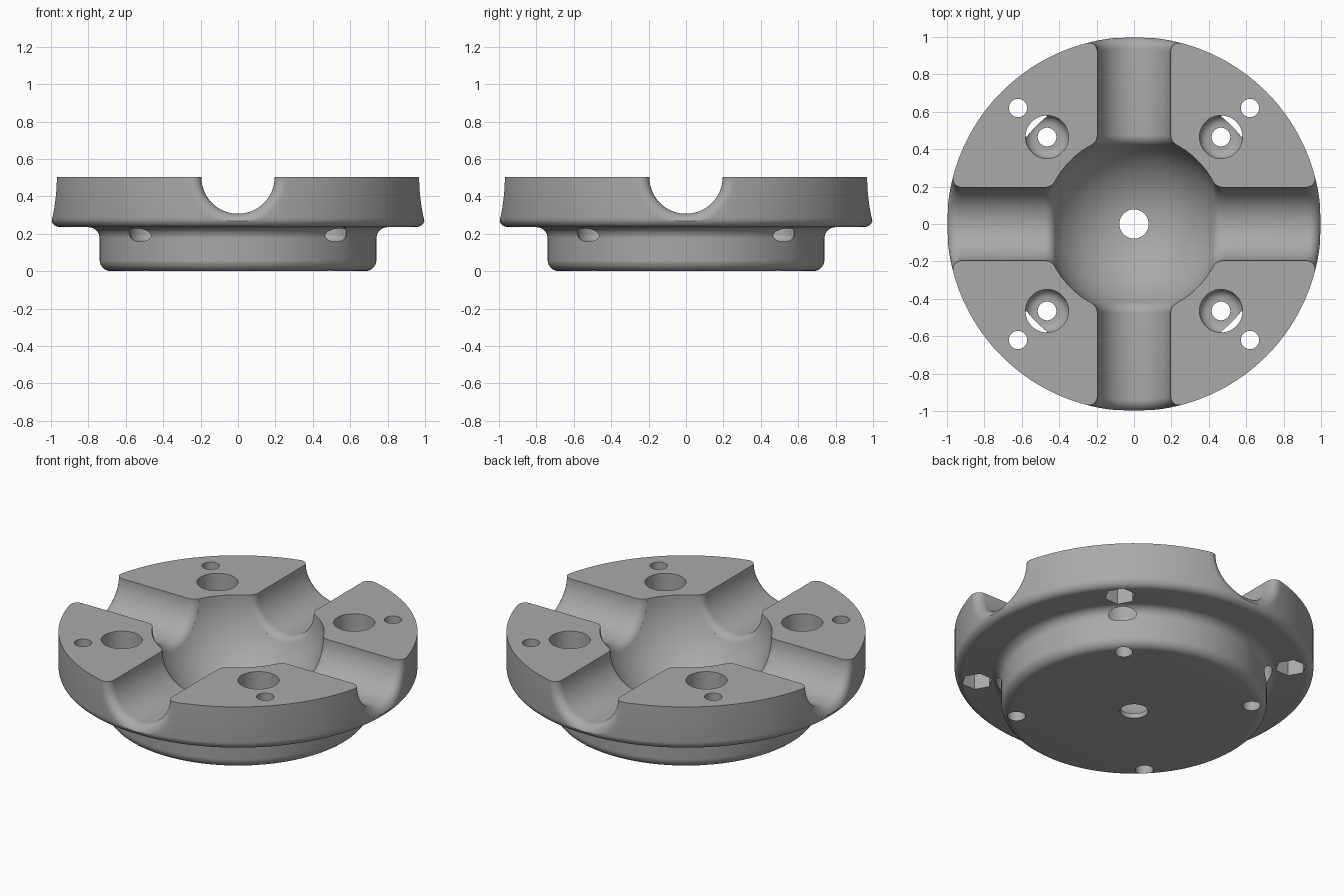
import bpy, bmesh
from math import sin, cos, pi, sqrt, atan2, radians
from mathutils import Vector, Matrix

cube = bpy.data.objects.get("Cube")
if cube:
    bpy.data.objects.remove(cube)

TOP = 0.503        # upper face, also the axis height of the bowl and channels
FLANGE = 0.235     # underside of the wide rim
BOWL = 0.48
CHANNEL = 0.196
FILLET = 0.06


def loft(name, rings):
    """Closed solid through a list of rings with equal point counts."""
    bm = bmesh.new()
    loops = [[bm.verts.new(p) for p in ring] for ring in rings]
    n = len(loops[0])
    for a, b in zip(loops, loops[1:]):
        for i in range(n):
            j = (i + 1) % n
            bm.faces.new((a[i], a[j], b[j], b[i]))
    bm.faces.new(loops[0])
    bm.faces.new(loops[-1])
    bmesh.ops.recalc_face_normals(bm, faces=bm.faces)
    mesh = bpy.data.meshes.new(name)
    bm.to_mesh(mesh)
    bm.free()
    obj = bpy.data.objects.new(name, mesh)
    bpy.context.collection.objects.link(obj)
    return obj


def lathe(name, profile, x=0, y=0, sides=48):
    """Revolve (radius, height) points around a vertical axis."""
    turn = [2 * pi * i / sides for i in range(sides)]
    return loft(name, [[(x + r * cos(t), y + r * sin(t), z) for t in turn]
                       for r, z in profile])


def arc(cx, cy, r, start, end, steps=8):
    angles = [radians(start + (end - start) * i / steps) for i in range(steps + 1)]
    return [(cx + r * cos(a), cy + r * sin(a)) for a in angles]


def channel(name, quarter):
    """Round trough with blended ends, turned by quarter turns."""
    # inner blend tangent to the bowl
    rc = CHANNEL + FILLET
    yc = sqrt((BOWL + FILLET) ** 2 - rc ** 2)
    tilt = 270 - atan2(rc, yc) * 180 / pi
    blend = arc(rc, yc, FILLET, tilt, 180)
    inner = [(0.2, 0.34)] + blend
    turn = [2 * pi * (i + 0.5) / 96 for i in range(96)]
    rings = [[(r * cos(t), y, TOP + r * sin(t)) for t in turn] for r, y in inner]
    # outer blend following the round rim
    outer = arc(rc, -FILLET, FILLET, 180, 92) + [(rc, 0.1)]
    for r, d in outer:
        rings.append([(r * cos(t), sqrt(1 - (r * cos(t)) ** 2) + d, TOP + r * sin(t))
                      for t in turn])
    obj = loft(name, rings)
    obj.data.transform(Matrix.Rotation(quarter * pi / 2, 4, 'Z'))
    return obj


# Stepped round body
body = lathe("socket_plate",
             arc(0.68, 0.06, 0.06, -90, 0)
             + arc(0.80, FLANGE - 0.06, 0.06, 180, 90)
             + arc(0.95, FLANGE + 0.05, 0.05, -90, 0)
             + [(1.0, TOP)], sides=160)

# Central bowl and drain hole
cutters = [lathe("bowl_cutter", arc(0, TOP, BOWL, -88, 88, 60), sides=128),
           lathe("drain_cutter", [(0.078, -0.1), (0.078, 0.3)])]

# Four channels
cutters += [channel("channel_cutter", q) for q in range(4)]

# Screw recesses, pin holes and hexagonal nut pockets in each quadrant
recess = [(0.05, -0.1), (0.05, 0.155)] + arc(0.065, 0.205, 0.05, -90, 0) + [(0.115, 0.7)]
for sx in (-1, 1):
    for sy in (-1, 1):
        cutters.append(lathe("recess_cutter", recess, sx * 0.465, sy * 0.465))
        cutters.append(lathe("pin_cutter", [(0.049, 0.1), (0.049, 0.7)],
                             sx * 0.62, sy * 0.62, 32))
        cutters.append(lathe("nut_cutter", [(0.088, 0.1), (0.088, FLANGE + 0.11)],
                             sx * 0.62, sy * 0.62, 6))

bpy.context.view_layer.objects.active = body
body.select_set(True)
for cutter in cutters:
    mod = body.modifiers.new("cut", 'BOOLEAN')
    mod.operation = 'DIFFERENCE'
    mod.solver = 'EXACT'
    mod.object = cutter
    bpy.ops.object.modifier_apply(modifier=mod.name)
    bpy.data.objects.remove(cutter)

# Single grey finish
grey = bpy.data.materials.new("grey")
grey.use_nodes = True
grey.diffuse_color = (0.4, 0.4, 0.4, 1)
grey.node_tree.nodes["Principled BSDF"].inputs["Base Color"].default_value = (0.4, 0.4, 0.4, 1)
body.data.materials.clear()
body.data.materials.append(grey)
bpy.ops.object.shade_smooth_by_angle(angle=radians(30))
